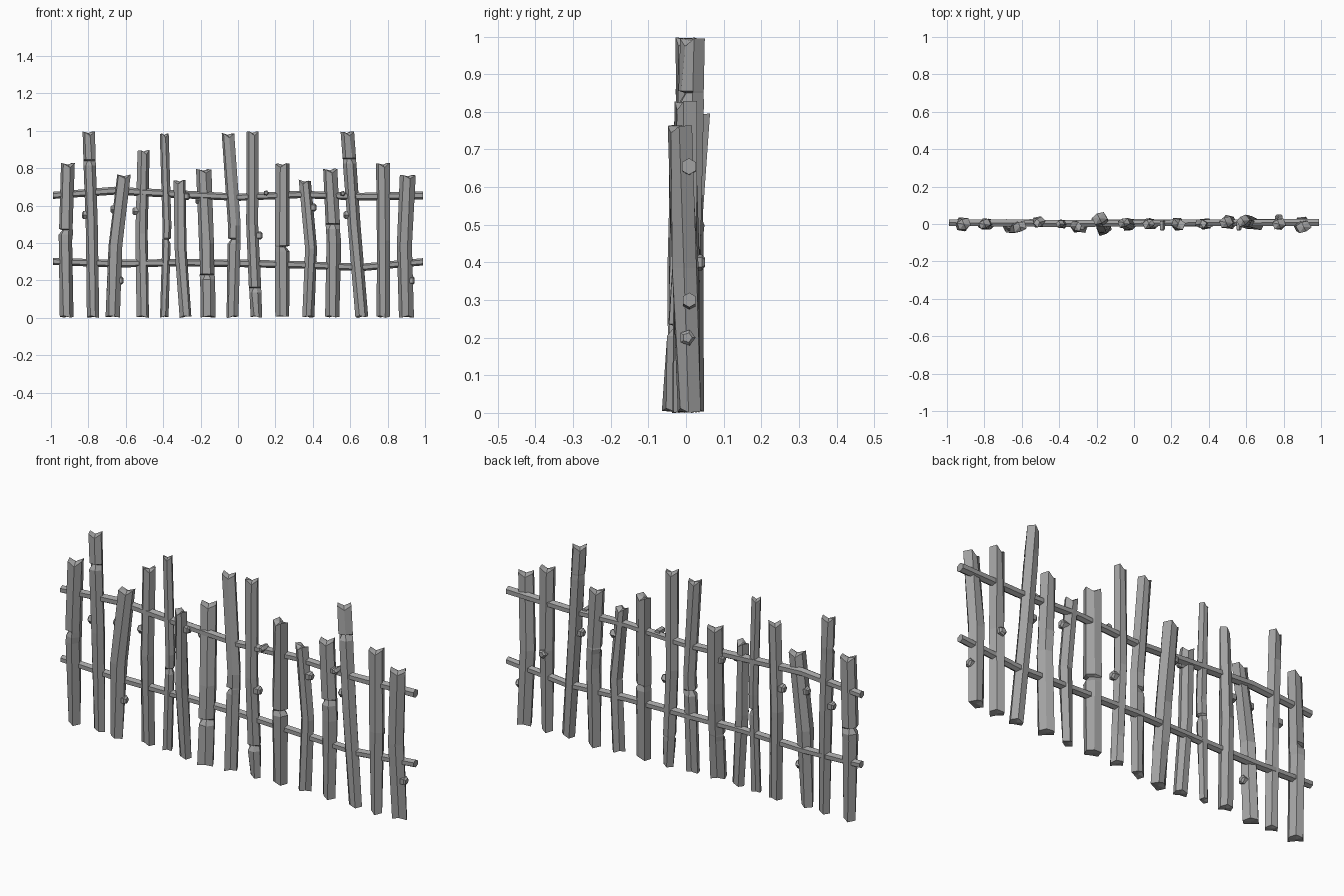
import bpy
import bmesh
import random
from math import sin, cos, pi
from mathutils import Vector

if "Cube" in bpy.data.objects:
    bpy.data.objects.remove(bpy.data.objects["Cube"], do_unlink=True)

random.seed(4)
wood = bpy.data.materials.new("weathered grey wood")
wood.use_nodes = True
GREY = (0.36, 0.36, 0.36, 1)
wood.diffuse_color = GREY
wood.node_tree.nodes["Principled BSDF"].inputs["Base Color"].default_value = GREY

# Directions around a pole, seen from above
LEFT, BACK, RIGHT, FRONT = 0, pi / 2, pi, -pi / 2
THIN, SLIM, MEDIUM, THICK = 0.023, 0.03, 0.033, 0.037
SIDES = 6


def finish(bm, name):
    bmesh.ops.recalc_face_normals(bm, faces=bm.faces[:])
    mesh = bpy.data.meshes.new(name)
    bm.to_mesh(mesh)
    bm.free()
    mesh.materials.append(wood)
    bpy.context.collection.objects.link(bpy.data.objects.new(name, mesh))


def skin(bm, rings):
    """Join rings of points into a closed prism with fanned ends."""
    loops = [[bm.verts.new(p) for p in ring] for ring in rings]
    n = len(loops[0])
    for low, high in zip(loops, loops[1:]):
        for i in range(n):
            j = (i + 1) % n
            bm.faces.new((low[i], low[j], high[j], high[i]))
    for loop in (loops[0], loops[-1]):
        middle = bm.verts.new(sum((v.co for v in loop), Vector()) / n)
        for i in range(n):
            bm.faces.new((loop[i], loop[(i + 1) % n], middle))


def add_twig(bm, centre, angle, size=0.022):
    """Chopped twig standing out sideways."""
    out = Vector((cos(angle), sin(angle), 0))
    side = Vector((-sin(angle), cos(angle), 0))
    up = Vector((0, 0, 1))
    rings = []
    for reach, scale in ((0, 1), (0.042, 1), (0.05, 0.6)):
        ring = []
        for k in range(5):
            a = k * pi * 2 / 5
            ring.append(centre + out * reach + (side * cos(a) + up * sin(a)) * size * scale)
        rings.append(ring)
    skin(bm, rings)


def axis_point(picket, z):
    """Centre of a bent picket at height z, with its knee halfway up."""
    height, thickness, foot, knee, top = picket["shape"]
    t = z / height
    if t < 0.5:
        x = foot + (knee - foot) * t * 2
    else:
        x = knee + (top - knee) * (t * 2 - 1)
    y_foot, y_top = picket.get("lean", (0, 0))
    return Vector((x, y_foot + (y_top - y_foot) * t, z))


def add_picket(name, picket):
    height, thickness = picket["shape"][:2]
    gash_z, gash_side = picket.get("gash", (None, None))
    spin = random.uniform(-0.25, 0.25)
    radii = [thickness * random.uniform(0.98, 1.16) for k in range(SIDES)]
    levels = [0, height / 2, height]
    if gash_z:
        levels = [z for z in levels if abs(z - gash_z) > 0.04]
        levels += [gash_z - 0.025, gash_z, gash_z + 0.006]
    levels.sort()
    bm = bmesh.new()
    rings = []
    for z in levels:
        # Splintered corners at the two ends
        at_end = z in (0, height)
        inward = 1 if z == 0 else -1
        split = random.choice((1, 2))
        ring = []
        for k in range(SIDES):
            angle = spin + k * pi * 2 / SIDES
            reach = radii[k] * random.uniform(0.95, 1.05)
            shift = 0
            if z == gash_z and cos(angle - gash_side) > 0.3:
                reach *= 0.5
            if at_end:
                shift = inward * random.uniform(0, 0.008)
                if k % 3 == split:
                    reach *= 0.72
                    shift = inward * (0.012 if z == 0 else 0.026)
            offset = Vector((reach * cos(angle), reach * sin(angle), shift))
            ring.append(axis_point(picket, z) + offset)
        rings.append(ring)
    skin(bm, rings)
    for z, side in picket.get("twigs", ()):
        add_twig(bm, axis_point(picket, z), side)
    finish(bm, name)


def add_rail(name, heights, twigs=()):
    """Thin crooked pole running through the pickets."""
    bm = bmesh.new()
    rings = []
    for n, z in enumerate(heights):
        x = n * 2 / (len(heights) - 1) - 1
        r = random.uniform(0.019, 0.022)
        y = random.uniform(0, 0.01)
        ring = []
        for k in range(SIDES):
            a = k * pi * 2 / SIDES
            ring.append(Vector((x * 0.99, y + r * sin(a), z + r * cos(a))))
        rings.append(ring)
    skin(bm, rings)
    for x, z in twigs:
        add_twig(bm, Vector((x, 0.015, z)), FRONT, size=0.015)
    finish(bm, name)


# Pickets: shape is height, thickness, then x at foot, knee and top
pickets = [
    dict(shape=(.83, THICK, -.915, -.922, -.91), gash=(.47, RIGHT)),
    dict(shape=(1, SLIM, -.775, -.783, -.8), gash=(.84, FRONT), twigs=[(.55, RIGHT)]),
    dict(shape=(.77, THICK, -.67, -.655, -.61), lean=(-.012, -.015),
         twigs=[(.2, LEFT), (.58, RIGHT)]),
    dict(shape=(.9, SLIM, -.51, -.517, -.505), lean=(.01, .01), twigs=[(.57, RIGHT)]),
    dict(shape=(.99, THIN, -.395, -.38, -.395), gash=(.42, LEFT)),
    dict(shape=(.74, SLIM, -.28, -.305, -.31), lean=(-.018, -.01), twigs=[(.65, LEFT)]),
    dict(shape=(.8, THICK, -.16, -.168, -.185), lean=(-.028, .03), gash=(.23, FRONT),
         twigs=[(.63, RIGHT)]),
    dict(shape=(.99, SLIM, -.03, -.02, -.055), lean=(-.01, .008), gash=(.42, RIGHT)),
    dict(shape=(1, SLIM, .1, .078, .08), gash=(.16, FRONT), twigs=[(.44, LEFT)]),
    dict(shape=(.83, THICK, .235, .235, .236), gash=(.38, LEFT)),
    dict(shape=(.74, SLIM, .375, .39, .355), twigs=[(.59, LEFT)]),
    dict(shape=(.8, THICK, .505, .512, .492), lean=(.01, .01), gash=(.5, FRONT)),
    dict(shape=(1, MEDIUM, .66, .618, .582), lean=(-.005, .018), gash=(.85, FRONT),
         twigs=[(.55, RIGHT)]),
    dict(shape=(.83, MEDIUM, .775, .777, .775), twigs=[(.4, BACK)]),
    dict(shape=(.77, THICK, .9, .89, .908), lean=(.01, -.015), twigs=[(.2, LEFT)]),
]
for number, picket in enumerate(pickets, start=1):
    add_picket(f"picket_{number}", picket)

# Rails: heights at even steps from right to left
add_rail("lower_rail", (.302, .29, .295, .292, .284, .27, .3))
add_rail("upper_rail", (.655, .68, .662, .645, .66, .648, .655),
         twigs=[(.15, .668), (.56, .665)])
